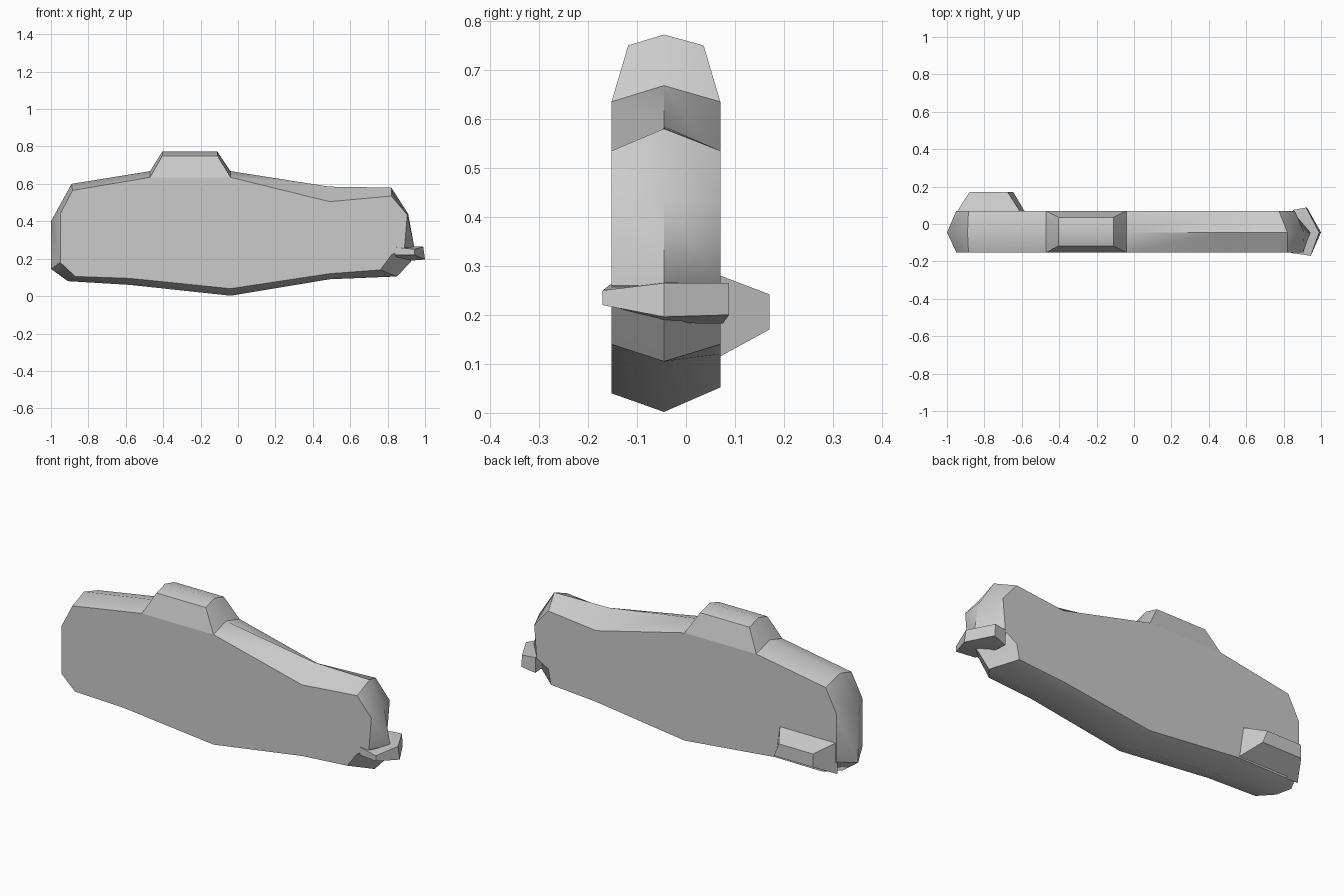
import bpy, bmesh, math


def loft(name, loops, angle=38):
    """Skin a stack of equal-length point loops and cap both ends."""
    bm = bmesh.new()
    rings = [[bm.verts.new(p) for p in loop] for loop in loops]
    n = len(loops[0])
    for a, b in zip(rings, rings[1:]):
        for i in range(n):
            j = (i + 1) % n
            bm.faces.new((a[i], a[j], b[j], b[i]))
    bm.faces.new(rings[0])
    bm.faces.new(rings[-1])
    bmesh.ops.recalc_face_normals(bm, faces=bm.faces[:])
    mesh = bpy.data.meshes.new(name)
    bm.to_mesh(mesh)
    bm.free()
    ob = bpy.data.objects.new(name, mesh)
    bpy.context.collection.objects.link(ob)
    bpy.ops.object.select_all(action='DESELECT')
    ob.select_set(True)
    bpy.context.view_layer.objects.active = ob
    bpy.ops.object.shade_smooth_by_angle(angle=math.radians(angle))
    return ob


FRONT, RIDGE, BACK = -0.152, -0.045, 0.07

# Body: flat front and back outlines with a larger outline along the middle
face = [(-0.95, 0.18), (-0.95, 0.44), (-0.885, 0.565), (-0.47, 0.635),
        (-0.04, 0.635), (0.49, 0.505), (0.82, 0.535), (0.905, 0.435),
        (0.89, 0.26), (0.82, 0.22), (0.76, 0.14), (0.49, 0.12),
        (-0.04, 0.04), (-0.58, 0.095), (-0.87, 0.105)]
ridge = [(-1.0, 0.145), (-1.0, 0.40), (-0.89, 0.60), (-0.47, 0.668),
         (-0.04, 0.668), (0.49, 0.585), (0.82, 0.58), (0.91, 0.44),
         (0.943, 0.26), (0.925, 0.185), (0.85, 0.105), (0.49, 0.09),
         (-0.04, 0.002), (-0.58, 0.06), (-0.91, 0.08)]
back = [(x - 0.045 if x > 0.8 else x, z + 0.012 if 0 < z < 0.1 else z)
        for x, z in face]
loft("body", [[(x, y, z) for x, z in outline]
              for outline, y in ((face, FRONT), (ridge, RIDGE), (back, BACK))])

# Raised housing on top, sharing the body's ridge line
loft("top_housing", [
    [(x0, y, z0), (x0 + 0.065, yt, z1), (x1 - 0.07, yt, z1), (x1, y, z0)]
    for x0, x1, y, yt, z0, z1 in (
        (-0.47, -0.04, FRONT, -0.118, 0.635, 0.75),
        (-0.47, -0.04, RIDGE, RIDGE, 0.668, 0.772),
        (-0.47, -0.04, BACK, 0.036, 0.635, 0.75))])

# Tapered block on the back
loft("back_block", [
    [(-0.95, 0.06, 0.11), (-0.58, 0.06, 0.11), (-0.605, 0.06, 0.284), (-0.95, 0.06, 0.284)],
    [(-0.88, 0.17, 0.17), (-0.645, 0.17, 0.17), (-0.675, 0.17, 0.242), (-0.88, 0.17, 0.242)]],
    20)

# Pointed bumper wrapped around the right end
loft("end_bumper", [
    [(xi, yi, z0), (xm, yo, zb), (xo, yo, z1), (xi, yi, z2)]
    for xi, xm, xo, yi, yo, z0, zb, z1, z2 in (
        (0.84, 0.945, 0.945, -0.155, -0.17, 0.22, 0.22, 0.25, 0.262),
        (0.86, 1.0, 0.99, RIDGE, RIDGE, 0.184, 0.196, 0.265, 0.267),
        (0.85, 0.925, 0.92, 0.075, 0.088, 0.182, 0.2, 0.265, 0.265))],
    20)
